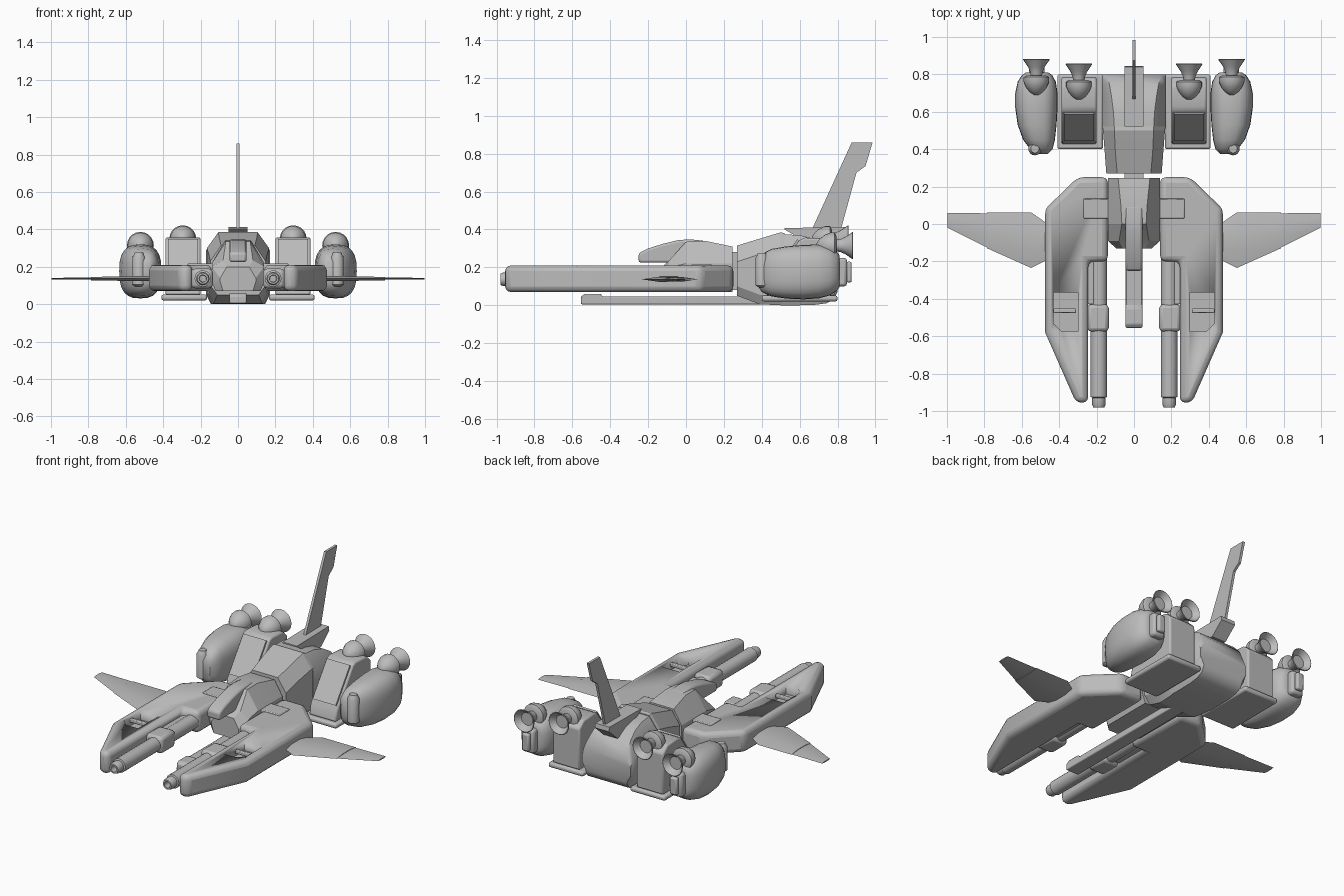
import bpy, bmesh, math
from mathutils import Vector

grey = bpy.data.materials.new("hull grey")
grey.diffuse_color = (0.5, 0.5, 0.5, 1)


def finish(name, bm, bevel=0, seg=2, mirror=False, smooth=35):
    """Turn a bmesh into an object, with optional bevel and x mirror."""
    bmesh.ops.recalc_face_normals(bm, faces=bm.faces)
    me = bpy.data.meshes.new(name)
    bm.to_mesh(me)
    bm.free()
    me.materials.append(grey)
    ob = bpy.data.objects.new(name, me)
    bpy.context.collection.objects.link(ob)
    bpy.context.view_layer.objects.active = ob
    ob.select_set(True)
    bpy.ops.object.shade_smooth_by_angle(angle=math.radians(smooth))
    ob.select_set(False)
    if bevel:
        m = ob.modifiers.new("bevel", "BEVEL")
        m.width, m.segments, m.limit_method = bevel, seg, "ANGLE"
        m.angle_limit = math.radians(30)
    if mirror:
        m = ob.modifiers.new("mirror", "MIRROR")
        m.use_mirror_merge = False
    return ob


def loft(name, rings, **kw):
    """Skin a list of equal-length rings and cap the ends."""
    bm = bmesh.new()
    vs = [[bm.verts.new(p) for p in r] for r in rings]
    n = len(vs[0])
    for a, b in zip(vs, vs[1:]):
        for i in range(n):
            bm.faces.new((a[i], a[(i + 1) % n], b[(i + 1) % n], b[i]))
    bm.faces.new(vs[0])
    bm.faces.new(vs[-1])
    return finish(name, bm, **kw)


def plan(name, pts, z0, z1, **kw):
    """Extrude an (x, y) outline between two heights."""
    return loft(name, [[(x, y, z) for x, y in pts] for z in (z0, z1)], **kw)


def side(name, pts, x0, x1, **kw):
    """Extrude a (y, z) outline between two x positions."""
    return loft(name, [[(x, y, z) for y, z in pts] for x in (x0, x1)], **kw)


def box(name, x0, x1, y0, y1, z0, z1, **kw):
    return plan(name, [(x0, y0), (x1, y0), (x1, y1), (x0, y1)], z0, z1, **kw)


def lathe(name, prof, c, axis="y", n=20, tilt=0, **kw):
    """Revolve (distance, radius) pairs around an axis through c."""
    rings = []
    for d, r in prof:
        ring = []
        for i in range(n):
            a = 2 * math.pi * i / n
            u, v = r * math.cos(a), r * math.sin(a)
            p = (u, d, v) if axis == "y" else (u, v, d)
            ring.append(Vector(c) + Vector(p))
        rings.append(ring)
    return loft(name, rings, **kw)


M = dict(mirror=True)

# Forward side hulls with a recessed bay in the top
hull = plan("side_hull", [(0.14, 0.25), (0.30, 0.25), (0.475, 0.08), (0.475, -0.58),
            (0.31, -0.955), (0.245, -0.955), (0.245, -0.2), (0.14, -0.2)],
            0.07, 0.21, bevel=0.03, seg=3, mirror=True)
bay = plan("bay_cutter", [(0.30, -0.365), (0.43, -0.365), (0.43, -0.53), (0.385, -0.575),
           (0.30, -0.575)], 0.15, 0.3)
bay.hide_render = True
bay.hide_viewport = True
cut = hull.modifiers.new("bay", "BOOLEAN")
cut.object = bay
cut.solver = "EXACT"
hull.modifiers.move(2, 1)
lathe("bay_bar", [(-0.055, 0.012), (0.055, 0.012)], (0, 0, 0), n=8).hide_render = True
bpy.data.objects.remove(bpy.data.objects["bay_bar"])
box("bay_bar", 0.31, 0.43, -0.475, -0.452, 0.175, 0.198, bevel=0.005, **M)
box("hull_clamp", 0.12, 0.27, 0.03, 0.135, 0.12, 0.217, bevel=0.005, **M)

# Guns: barrel, slotted muzzle and mount
lathe("gun_barrel", [(-0.93, 0.03), (-0.925, 0.044), (-0.2, 0.044), (-0.15, 0.044)],
      (0.188, 0, 0.137), **M)
lathe("gun_muzzle", [(-0.93, 0.036), (-0.965, 0.036), (-0.98, 0.03), (-0.98, 0.02),
      (-0.94, 0.018)], (0.188, 0, 0.137), n=12, **M)
box("gun_mount", 0.135, 0.25, -0.575, -0.43, 0.085, 0.19, bevel=0.02, **M)
box("gun_rail", 0.21, 0.25, -0.43, -0.2, 0.10, 0.17, bevel=0.008, **M)

# Thin wings with sharp edges, in an inner and an outer panel
sections = [(0.46, 0.0, -0.19, 0.014), (0.55, 0.062, -0.235, 0.013), (0.785, 0.062, -0.13, 0.009),
            (0.786, 0.057, -0.125, 0.006), (0.998, 0.06, -0.02, 0.004)]
loft("wing", [[(x, f, 0.137), (x, f * 0.7 + b * 0.3, 0.137 + t), (x, f * 0.3 + b * 0.7, 0.137 + t),
     (x, b, 0.137), (x, f * 0.3 + b * 0.7, 0.137 - t), (x, f * 0.7 + b * 0.3, 0.137 - t)]
     for x, f, b, t in sections], smooth=20, **M)


def hexring(y, zb, zm, zt, wb, wm, wt):
    """Faceted symmetrical cross-section at a given y."""
    h = [(wb, zb), (wm, zb + 0.05), (wm, zm), (wt, zt)]
    return [(x, y, z) for x, z in h] + [(-x, y, z) for x, z in reversed(h)]


# Cockpit body, canopy and neck
loft("cockpit_body", [hexring(-0.13, 0.07, 0.14, 0.20, 0.08, 0.095, 0.06),
     hexring(-0.09, 0.07, 0.20, 0.235, 0.12, 0.14, 0.08),
     hexring(0.0, 0.07, 0.22, 0.335, 0.12, 0.14, 0.065),
     hexring(0.1, 0.07, 0.22, 0.34, 0.12, 0.14, 0.07),
     hexring(0.245, 0.07, 0.22, 0.31, 0.12, 0.14, 0.085)], smooth=15)
side("canopy", [(-0.25, 0.225), (-0.25, 0.275), (-0.2, 0.3), (-0.12, 0.325), (-0.04, 0.344),
     (0.02, 0.348), (0.1, 0.34), (0.1, 0.225)], -0.045, 0.045, bevel=0.012)
box("neck", -0.05, 0.05, 0.2, 0.3, 0.08, 0.28)

# Belly boom
side("belly_boom", [(-0.555, 0.005), (-0.555, 0.045), (-0.535, 0.06), (-0.45, 0.06),
     (-0.44, 0.046), (0.42, 0.046), (0.42, 0.005)], -0.045, 0.045, bevel=0.006)

# Middle and rear fuselage
loft("mid_fuselage", [hexring(0.27, 0.05, 0.23, 0.315, 0.11, 0.148, 0.09),
     hexring(0.39, 0.005, 0.27, 0.352, 0.13, 0.157, 0.1),
     hexring(0.50, 0.0, 0.30, 0.385, 0.14, 0.166, 0.105),
     hexring(0.52, 0.0, 0.30, 0.38, 0.14, 0.166, 0.105)], smooth=15)
loft("rear_fuselage", [hexring(y, zb, zm, zt, 0.145, 0.17, wt) for y, zb, zm, zt, wt in
     [(0.51, 0, 0.29, 0.375, 0.105), (0.6, 0, 0.28, 0.37, 0.11), (0.68, 0.002, 0.26, 0.35, 0.12),
      (0.74, 0.01, 0.24, 0.315, 0.13), (0.78, 0.03, 0.21, 0.27, 0.14),
      (0.8, 0.07, 0.17, 0.21, 0.145)]], smooth=40)

# Tail fin and its wedge base
side("fin_base", [(0.52, 0.4), (0.52, 0.408), (0.84, 0.412), (0.845, 0.385), (0.76, 0.31),
     (0.66, 0.32)], -0.05, 0.05)
side("tail_fin", [(0.66, 0.39), (0.875, 0.86), (0.985, 0.86), (0.948, 0.735), (0.9, 0.7),
     (0.815, 0.39)], -0.008, 0.008)

# Inner engine pods on base plates
box("pod_plate", 0.165, 0.41, 0.40, 0.80, 0.02, 0.052, bevel=0.012, **M)
side("inner_pod", [(0.425, 0.05), (0.44, 0.12), (0.60, 0.345), (0.63, 0.357), (0.74, 0.35),
     (0.785, 0.31), (0.785, 0.05)], 0.2, 0.388, bevel=0.01, **M)
loft("pod_front_panel", [[(x, 0.45 + d, 0.142 + e), (x, 0.594 + d, 0.3445 + e),
     (x, 0.60, 0.335), (x, 0.46, 0.138)] for x in (0.213, 0.375) for d, e in [(-0.006, 0.004)]], **M)

# Outer engine pods: rounded lofted bodies
rings = []
for y, cx, w, cz, h in [(0.375, 0.49, 0.03, 0.17, 0.06), (0.40, 0.495, 0.06, 0.17, 0.10),
                        (0.45, 0.508, 0.085, 0.172, 0.125), (0.53, 0.518, 0.104, 0.173, 0.138),
                        (0.62, 0.522, 0.113, 0.175, 0.144), (0.70, 0.522, 0.113, 0.178, 0.142),
                        (0.76, 0.52, 0.102, 0.18, 0.128), (0.795, 0.518, 0.082, 0.18, 0.105),
                        (0.81, 0.518, 0.06, 0.18, 0.085)]:
    ring = []
    for i in range(24):
        a = 2 * math.pi * i / 24
        c, s = math.cos(a), math.sin(a)
        ring.append((cx + w * math.copysign(abs(c) ** 0.75, c), y,
                     cz + h * math.copysign(abs(s) ** 0.75, s)))
    rings.append(ring)
loft("outer_pod", rings, smooth=40, **M)
lathe("pod_canister", [(0.095, 0.02), (0.105, 0.035), (0.25, 0.035), (0.262, 0.028),
      (0.277, 0.022)], (0.53, 0.402, 0), axis="z", n=16, **M)
box("pod_rear_frame", 0.478, 0.562, 0.79, 0.85, 0.10, 0.25, bevel=0.015, **M)
box("pod_rear_panel", 0.495, 0.545, 0.845, 0.875, 0.12, 0.23, bevel=0.01, **M)

# Thrusters: teardrop housing and flared bell
for tag, x, y, z in [("inner", 0.295, 0.855, 0.35), ("outer", 0.522, 0.88, 0.315)]:
    lathe(tag + "_thruster_housing", [(-0.19, 0.012), (-0.175, 0.035), (-0.15, 0.055),
          (-0.12, 0.068), (-0.095, 0.068), (-0.085, 0.05)], (x, y, z), **M)
    lathe(tag + "_thruster_bell", [(-0.09, 0.03), (-0.065, 0.034), (-0.04, 0.045), (0, 0.072),
          (0.003, 0.068), (-0.03, 0.04)], (x, y, z), **M)
